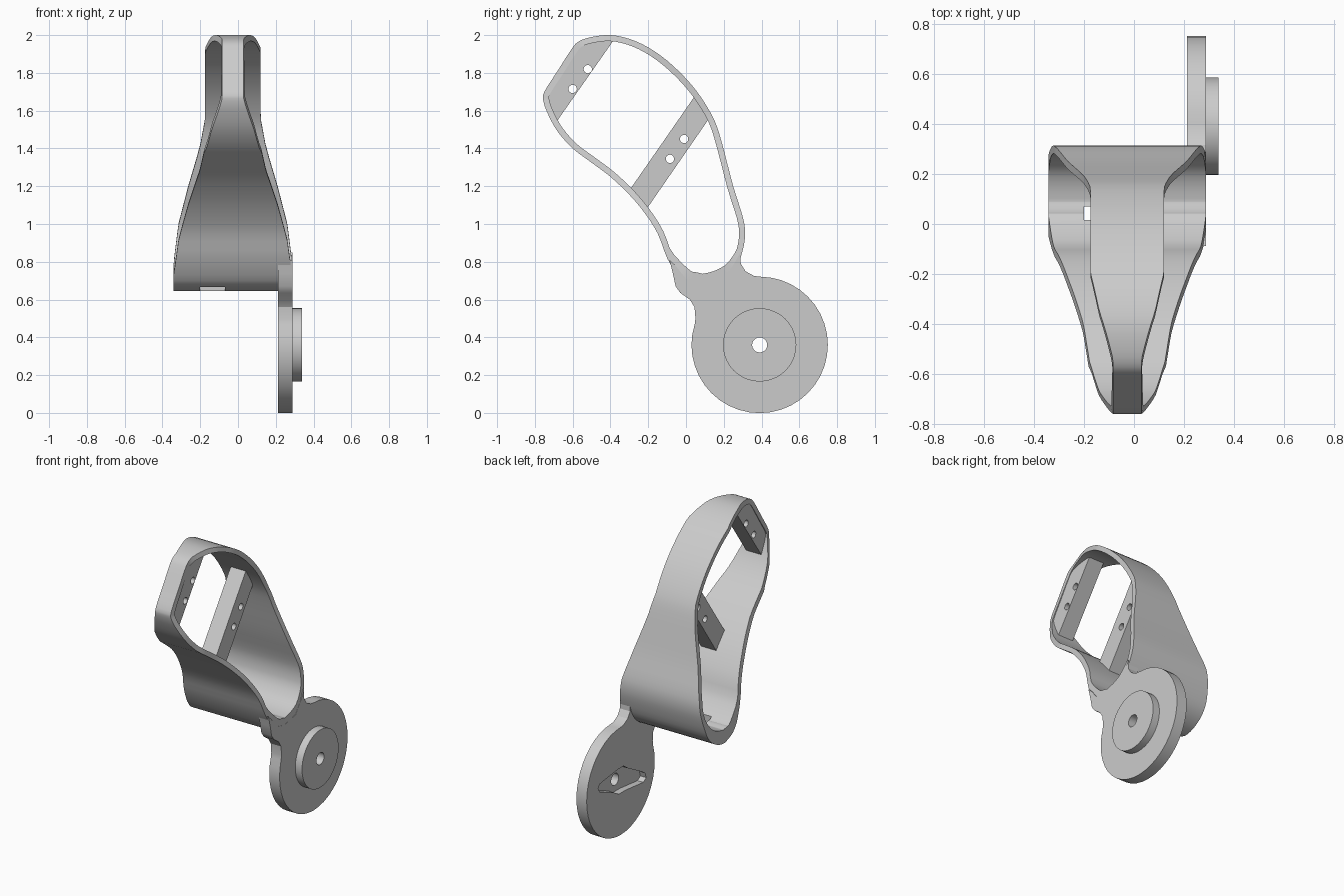
import bpy, bmesh, math
from mathutils import Vector

cube = bpy.data.objects.get("Cube")
if cube:
    bpy.data.objects.remove(cube)

grey = bpy.data.materials.new("plain grey")
grey.use_nodes = True
grey.diffuse_color = (0.6, 0.6, 0.6, 1)
grey.node_tree.nodes["Principled BSDF"].inputs["Base Color"].default_value = (0.6, 0.6, 0.6, 1)

MID = -0.027       # centre plane of the shell
HUB = (0.39, 0.36)  # pivot in the side plane


def finish(name, bm):
    bmesh.ops.recalc_face_normals(bm, faces=bm.faces)
    mesh = bpy.data.meshes.new(name)
    bm.to_mesh(mesh)
    bm.free()
    obj = bpy.data.objects.new(name, mesh)
    bpy.context.collection.objects.link(obj)
    mesh.materials.append(grey)
    return obj


def prism(name, outline, x0, x1):
    """Extrude a side-plane outline (y, z) from x0 to x1."""
    bm = bmesh.new()
    face = bm.faces.new([bm.verts.new((x0, y, z)) for y, z in outline])
    geom = bmesh.ops.extrude_face_region(bm, geom=[face])["geom"]
    moved = [v for v in geom if isinstance(v, bmesh.types.BMVert)]
    bmesh.ops.translate(bm, verts=moved, vec=(x1 - x0, 0, 0))
    return finish(name, bm)


def circle(centre, radius, sides=32):
    turns = [math.tau * i / sides for i in range(sides)]
    return [(centre[0] + radius * math.cos(a), centre[1] + radius * math.sin(a)) for a in turns]


def combine(obj, tool, operation="DIFFERENCE"):
    tool.hide_render = True
    mod = obj.modifiers.new("combine", "BOOLEAN")
    mod.operation = operation
    mod.solver = "EXACT"
    mod.object = tool
    bpy.context.view_layer.objects.active = obj
    bpy.ops.object.modifier_apply(modifier=mod.name)
    bpy.data.objects.remove(tool)


def drill(obj, centre, radius):
    combine(obj, prism("drill", circle(centre, radius, 20), -1, 1))


def smooth(obj):
    bpy.ops.object.select_all(action="DESELECT")
    obj.select_set(True)
    bpy.context.view_layer.objects.active = obj
    bpy.ops.object.shade_smooth_by_angle(angle=math.radians(25))


def spline(points, steps=3):
    """Closed smooth curve through the points."""
    pts = [Vector(p) for p in points]
    n = len(pts)
    out = []
    for i in range(n):
        a, b, c, d = (pts[(i + k) % n] for k in (-1, 0, 1, 2))
        for s in range(steps):
            t = s / steps
            out.append(0.5 * (2 * b + (c - a) * t + (2 * a - 5 * b + 4 * c - d) * t * t
                              + (3 * b - a - 3 * c + d) * t ** 3))
    return out


def lookup(table, value):
    """Linear interpolation in a sorted table."""
    if value <= table[0][0]:
        return table[0][1]
    for (a, fa), (b, fb) in zip(table, table[1:]):
        if value <= b:
            return fa + (fb - fa) * (value - a) / (b - a)
    return table[-1][1]


# Shell: closed band around the limb, its width varying along it
BODY_WIDTH = [(0.74, 0.314), (0.94, 0.288), (1.15, 0.237), (1.37, 0.175), (1.53, 0.147)]
TIP_WIDTH = [(1.2, 0.4), (1.26, 0.147), (1.42, 0.112), (1.57, 0.057)]


def half_width(p):
    y, z = p
    return min(lookup(BODY_WIDTH, z - 0.2 * y), lookup(TIP_WIDTH, 0.57 * z - 0.82 * y))


path = [(-0.75, 1.7), (-0.68, 1.81), (-0.61, 1.92), (-0.57, 1.965), (-0.5, 1.99), (-0.4, 2.0),
        (-0.3, 1.98), (-0.2, 1.935), (-0.1, 1.865), (0, 1.77), (0.08, 1.67), (0.15, 1.55),
        (0.19, 1.43), (0.25, 1.2), (0.3, 1.04), (0.313, 0.95), (0.3, 0.86), (0.26, 0.75),
        (0.19, 0.68), (0.1, 0.645), (0.03, 0.66), (-0.03, 0.7), (-0.1, 0.82), (-0.15, 0.95),
        (-0.22, 1.06), (-0.3, 1.155), (-0.4, 1.25), (-0.5, 1.325), (-0.6, 1.4), (-0.68, 1.49),
        (-0.73, 1.58), (-0.755, 1.65)]
outer = spline(path)
inner = []
for i, p in enumerate(outer):
    tangent = (outer[(i + 1) % len(outer)] - outer[i - 1]).normalized()
    thick = 0.032 + 0.06 * min(1, max(0, (0.85 - p.y) / 0.2))
    inner.append(p + thick * Vector((tangent.y, -tangent.x)))

bm = bmesh.new()
rings = []
for p, q in zip(outer, inner):
    wp, wq = half_width(p), half_width(q)
    corners = [(MID - wp, *p), (MID + wp, *p), (MID + wq, *q), (MID - wq, *q)]
    rings.append([bm.verts.new(c) for c in corners])
for i, ring in enumerate(rings):
    last = rings[i - 1]
    for k in range(4):
        n = (k + 1) % 4
        bm.faces.new((last[k], last[n], ring[n], ring[k]))
shell = finish("shell", bm)

# Small slot through the bottom of the shell
slot = [(0.015, 0.6), (0.07, 0.6), (0.07, 0.85), (0.015, 0.85)]
combine(shell, prism("slot_cutter", slot, -0.2, -0.07))
smooth(shell)

# Mounting bars across the shell, each with two screw holes
bars = {
    "tip_bar": ([(-0.69, 1.535), (-0.385, 1.97), (-0.5, 1.975), (-0.56, 1.95), (-0.6, 1.91),
                 (-0.737, 1.7), (-0.738, 1.65), (-0.715, 1.59)],
                [(-0.52, 1.82), (-0.6, 1.715)]),
    "middle_bar": ([(-0.295, 1.185), (-0.208, 1.08), (0.12, 1.555), (0.045, 1.675)],
                   [(-0.01, 1.45), (-0.085, 1.345)]),
}
for name, (outline, holes) in bars.items():
    bar = prism(name, outline, MID - 0.056, MID + 0.056)
    for hole in holes:
        drill(bar, hole, 0.022)
    smooth(bar)

# Pivot plate: disc with a filleted neck that ends inside the shell wall
neck = [(-0.088, 0.81), (-0.07, 0.74), (-0.055, 0.67), (-0.03, 0.635), (0.02, 0.6), (0.045, 0.56),
        (0.05, 0.5), (0.04, 0.42), (0.4, 0.4), (0.43, 0.717), (0.36, 0.725), (0.315, 0.75),
        (0.29, 0.79), (0.288, 0.85), (0.255, 0.79), (0.2, 0.715), (0.08, 0.69), (0, 0.71),
        (-0.06, 0.785)]
plate = prism("pivot_plate", circle(HUB, 0.361, 40), 0.212, 0.288)
combine(plate, prism("neck", neck, 0.212, 0.288), "UNION")

# Raised hub on the outside, arm-shaped recess on the inside
combine(plate, prism("hub", circle(HUB, 0.194, 40), 0.25, 0.338), "UNION")
recess = [(0.61, 0.37), (0.63, 0.4), (0.61, 0.425), (0.42, 0.45), (0.36, 0.45), (0.31, 0.415),
          (0.18, 0.345), (0.13, 0.315), (0.12, 0.28), (0.15, 0.26), (0.34, 0.28), (0.41, 0.28),
          (0.46, 0.31)]
combine(plate, prism("recess_cutter", recess, 0.15, 0.255))
drill(plate, HUB, 0.04)
smooth(plate)
